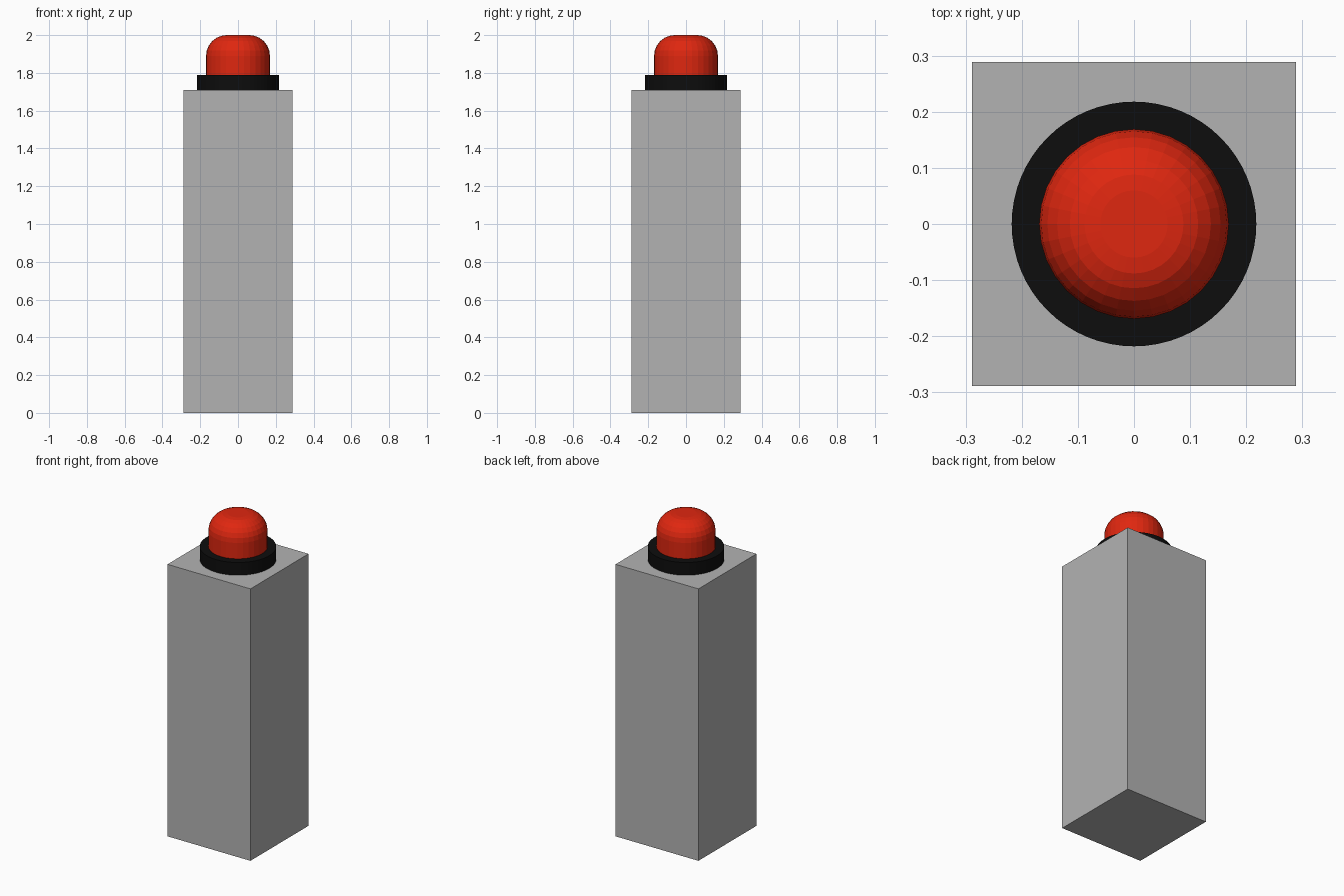
import bpy, math

if "Cube" in bpy.data.objects:
    bpy.data.objects.remove(bpy.data.objects["Cube"])

def material(name, rgb):
    m = bpy.data.materials.new(name)
    m.diffuse_color = (*rgb, 1)
    m.use_nodes = True
    m.node_tree.nodes["Principled BSDF"].inputs["Base Color"].default_value = m.diffuse_color
    return m

GREY = material("concrete grey", (0.45, 0.45, 0.45))
BLACK = material("rubber black", (0.004, 0.004, 0.004))
RED = material("button red", (0.74, 0.02, 0.005))

def lathe(name, profile, sides, mat):
    """Closed solid turned around z from (radius, height) points."""
    verts = [(r * math.cos(2 * math.pi * i / sides), r * math.sin(2 * math.pi * i / sides), z)
             for r, z in profile for i in range(sides)]
    faces = [(k * sides + i, k * sides + (i + 1) % sides,
              (k + 1) * sides + (i + 1) % sides, (k + 1) * sides + i)
             for k in range(len(profile) - 1) for i in range(sides)]
    faces.append(tuple(reversed(range(sides))))
    faces.append(tuple(range(len(verts) - sides, len(verts))))
    mesh = bpy.data.meshes.new(name)
    mesh.from_pydata(verts, [], faces)
    mesh.materials.append(mat)
    obj = bpy.data.objects.new(name, mesh)
    bpy.context.collection.objects.link(obj)
    return obj

# Square pedestal
bpy.ops.mesh.primitive_cube_add(size=1, location=(0, 0, 0.855))
pedestal = bpy.context.object
pedestal.name = "pedestal"
pedestal.scale = (0.577, 0.577, 1.71)
pedestal.data.materials.append(GREY)

# Collar around the button
lathe("collar", [(0.218, 1.71), (0.218, 1.79)], 64, BLACK)

# Push button: straight wall, rounded shoulder, flat top
steps = 6
shoulder = [(0.06 + 0.109 * math.cos(math.pi / 2 * i / steps),
             1.89 + 0.11 * math.sin(math.pi / 2 * i / steps)) for i in range(steps + 1)]
lathe("button", [(0.169, 1.79)] + shoulder, 32, RED)
